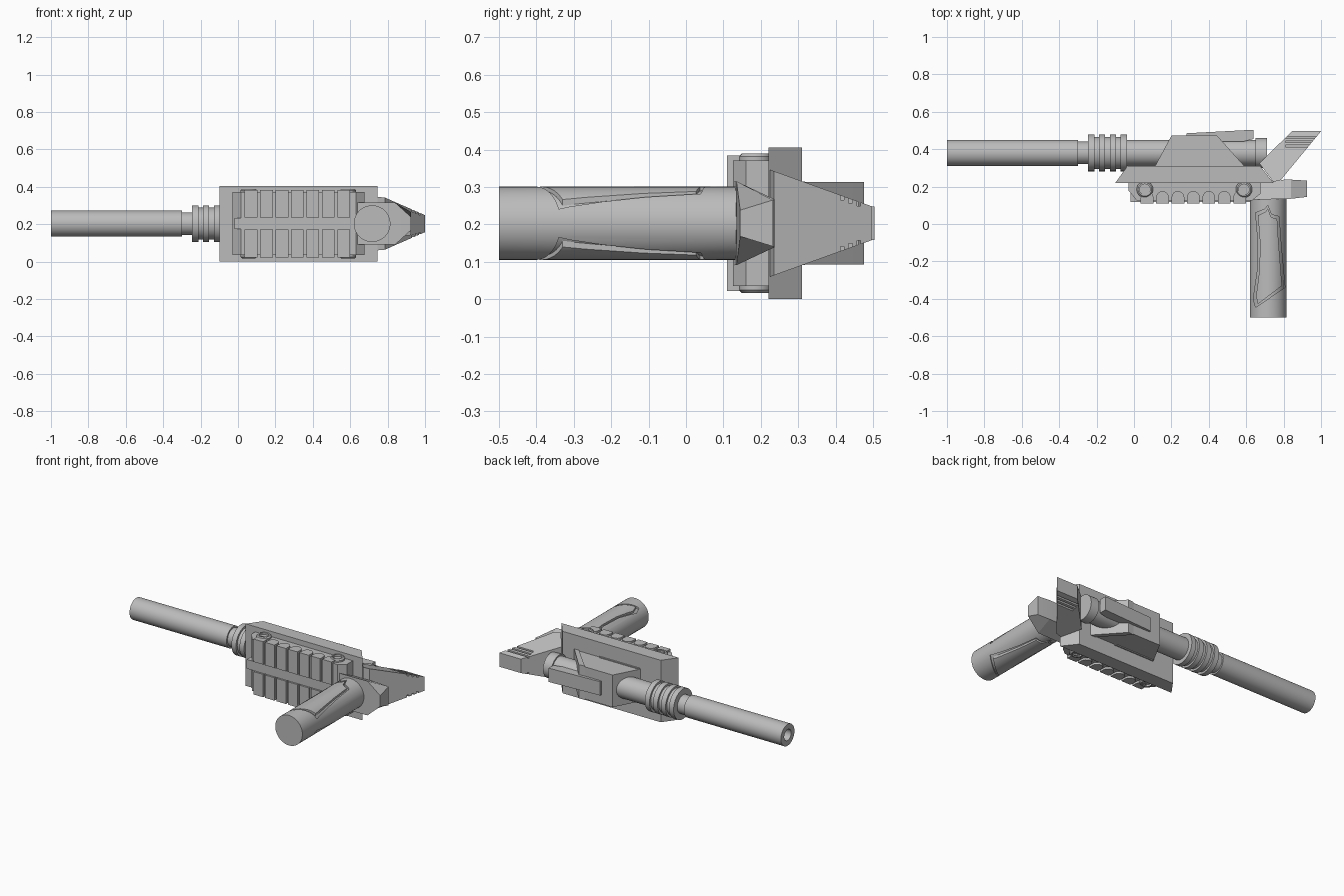
import bpy, bmesh, math
from mathutils import Vector

if "Cube" in bpy.data.objects:
    bpy.data.objects.remove(bpy.data.objects["Cube"], do_unlink=True)

MID = 0.203      # height of the symmetry plane
BORE = 0.38      # y of the barrel axis

grey = bpy.data.materials.new("plain grey")
grey.use_nodes = True
grey.diffuse_color = (0.5, 0.5, 0.5, 1)
grey.node_tree.nodes["Principled BSDF"].inputs["Base Color"].default_value = (0.5, 0.5, 0.5, 1)


def finish(name, bm):
    bmesh.ops.recalc_face_normals(bm, faces=bm.faces)
    mesh = bpy.data.meshes.new(name)
    bm.to_mesh(mesh)
    bm.free()
    mesh.materials.append(grey)
    obj = bpy.data.objects.new(name, mesh)
    bpy.context.scene.collection.objects.link(obj)
    return obj


def prism(name, outline, low, high, width=None):
    """Extrude an xy outline between two offsets from MID; width(x, y) scales it."""
    bm = bmesh.new()
    scale = width or (lambda x, y: 1)
    rings = [[bm.verts.new((x, y, MID + h * scale(x, y))) for x, y in outline] for h in (low, high)]
    n = len(outline)
    for ring in rings:
        bm.faces.new(ring)
    for i in range(n):
        j = (i + 1) % n
        bm.faces.new((rings[0][i], rings[0][j], rings[1][j], rings[1][i]))
    return finish(name, bm)


def box(name, x0, x1, y0, y1, low, high):
    return prism(name, [(x0, y0), (x1, y0), (x1, y1), (x0, y1)], low, high)


def lathe(name, origin, axis, profile, sides=40):
    """Turn (distance, radius) pairs around an axis and cap both ends."""
    bm = bmesh.new()
    d = Vector(axis)
    u = d.orthogonal().normalized()
    v = d.cross(u)
    rings = []
    for t, r in profile:
        angles = [2 * math.pi * k / sides for k in range(sides)]
        rings.append([bm.verts.new(Vector(origin) + d * t + (u * math.cos(a) + v * math.sin(a)) * r)
                      for a in angles])
    for a, b in zip(rings, rings[1:]):
        for k in range(sides):
            m = (k + 1) % sides
            bm.faces.new((a[k], a[m], b[m], b[k]))
    bm.faces.new(rings[0])
    bm.faces.new(rings[-1])
    return finish(name, bm)


def cut(obj, cutter):
    mod = obj.modifiers.new("cut", "BOOLEAN")
    mod.operation, mod.solver, mod.object = "DIFFERENCE", "EXACT", cutter
    bpy.context.view_layer.objects.active = obj
    bpy.ops.object.modifier_apply(modifier=mod.name)
    bpy.data.objects.remove(cutter, do_unlink=True)


# Barrel with hollow muzzle, neck, ribbed collar and rear cap
barrel = [(-0.85, 0.036), (-1, 0.036), (-1, 0.07), (-0.3, 0.07), (-0.3, 0.06), (-0.245, 0.06)]
for i in range(4):
    x = -0.245 + i * 0.058
    barrel += [(x, 0.085), (x, 0.098), (x + 0.033, 0.098), (x + 0.033, 0.085)]
barrel += [(-0.038, 0.07), (0.65, 0.07), (0.65, 0.08), (0.71, 0.08)]
lathe("barrel", (0, BORE, MID), (1, 0, 0), barrel)

# Wide plate between barrel housing and ribbed block
prism("body_plate", [(-0.1, 0.22), (0.745, 0.22), (0.675, 0.31), (-0.035, 0.31)], -0.202, 0.202)

# Housing around the barrel, with a slanted rear band and a top rail
prism("barrel_housing", [(0.11, 0.305), (0.2, 0.472), (0.43, 0.472), (0.59, 0.305)], -0.105, 0.105)
prism("housing_band", [(0.4, 0.472), (0.44, 0.476), (0.46, 0.455), (0.59, 0.31), (0.56, 0.305)], -0.11, 0.11)
prism("top_rail", [(0.28, 0.44), (0.28, 0.485), (0.64, 0.504), (0.64, 0.455), (0.58, 0.44)], -0.045, 0.045)
for s in (-1, 1):
    prism("housing_side_strip", [(0.11, 0.3), (0.12, 0.318), (0.4, 0.318), (0.41, 0.308), (0.56, 0.308), (0.56, 0.3)],
          *sorted((s * 0.08, s * 0.111)))

# Block below the plate, with two rows of ribs wrapping its sides
prism("rib_block", [(-0.03, 0.22), (-0.03, 0.18), (0.015, 0.125), (0.63, 0.125), (0.675, 0.16), (0.675, 0.22)],
      -0.168, 0.168)
box("rib_block_spine", -0.02, 0.64, 0.118, 0.2, -0.03, 0.03)
for s in (-1, 1):
    for i in range(7):
        x = 0.07 + i * 0.0825
        arc = [(x + 0.034 * math.cos(a), 0.142 + 0.034 * math.sin(a))
               for a in (math.pi * k / 8 for k in range(9))]
        prism("rib", [(x - 0.034, 0.11), (x + 0.034, 0.11)] + arc, *sorted((s * 0.032, s * 0.181)))
    for x in (0.058, 0.588):
        lathe("side_boss", (x, 0.185, MID), (0, 0, s),
              [(0.1, 0.044), (0.178, 0.044), (0.186, 0.036), (0.186, 0.028), (0.174, 0.028)], 24)

# Grip: inner core and outer skin with a panel groove on each side
lathe("grip_core", (0.717, 0, MID), (0, 1, 0), [(-0.49, 0.088), (0.15, 0.088)])
skin = lathe("grip", (0.717, 0, MID), (0, 1, 0), [(-0.5, 0.098), (0.14, 0.098)])
outer = [(0.65, 0.06), (0.70, 0.08), (0.715, 0.1), (0.735, 0.05), (0.775, 0.04), (0.785, -0.1), (0.807, -0.34),
         (0.65, -0.445), (0.638, -0.4), (0.66, -0.25), (0.664, -0.1)]
cx, cy = 0.72, -0.17
inner = [(cx + (x - cx) * 0.82, cy + (y - cy) * 0.94) for x, y in outer]
for s in (-1, 1):
    frame = prism("groove_cutter", outer, *sorted((s * 0.02, s * 0.15)))
    cut(frame, prism("panel_cutter", inner, -0.2, 0.2))
    cut(skin, frame)
box("grip_front_strip", 0.622, 0.66, -0.06, 0.06, -0.02, 0.02)
box("trigger", 0.632, 0.66, 0.05, 0.15, -0.03, 0.03)

# Tail block joining grip and stock: wide at the bottom, narrow on the end face
bm = bmesh.new()
sections = []
for x, y0, w0, y1, w1 in ((0.64, 0.13, 0.112, 0.235, 0.064), (0.84, 0.135, 0.112, 0.237, 0.064),
                          (0.925, 0.145, 0.035, 0.232, 0.062)):
    sections.append([bm.verts.new((x, y, MID + w)) for y, w in ((y0, -w0), (y0, w0), (y1, w1), (y1, -w1))])
for a, b in zip(sections, sections[1:]):
    for k in range(4):
        m = (k + 1) % 4
        bm.faces.new((a[k], a[m], b[m], b[k]))
bm.faces.new(sections[0])
bm.faces.new(sections[-1])
finish("tail_block", bm)

# Slanted stock, tapering upward, with small notches near its tip
stock = prism("stock", [(0.745, 0.225), (0.785, 0.235), (0.83, 0.29), (1.0, 0.496), (0.845, 0.496), (0.67, 0.325)],
              -1, 1, lambda x, y: 0.143 - 0.36 * (y - 0.225))
for s in (-1, 1):
    for y in (0.418, 0.44, 0.462):
        lift = (y - 0.418) * 0.36
        cut(stock, box("notch_cutter", 0.81, 1.1, y - 0.005, y + 0.005,
                       *sorted((s * (0.062 - lift), s * 0.2))))

# Smooth round surfaces, keep hard edges
bpy.ops.object.select_all(action="DESELECT")
for obj in bpy.context.scene.objects:
    if obj.type == "MESH":
        obj.select_set(True)
        bpy.context.view_layer.objects.active = obj
bpy.ops.object.shade_smooth_by_angle(angle=math.radians(30))
